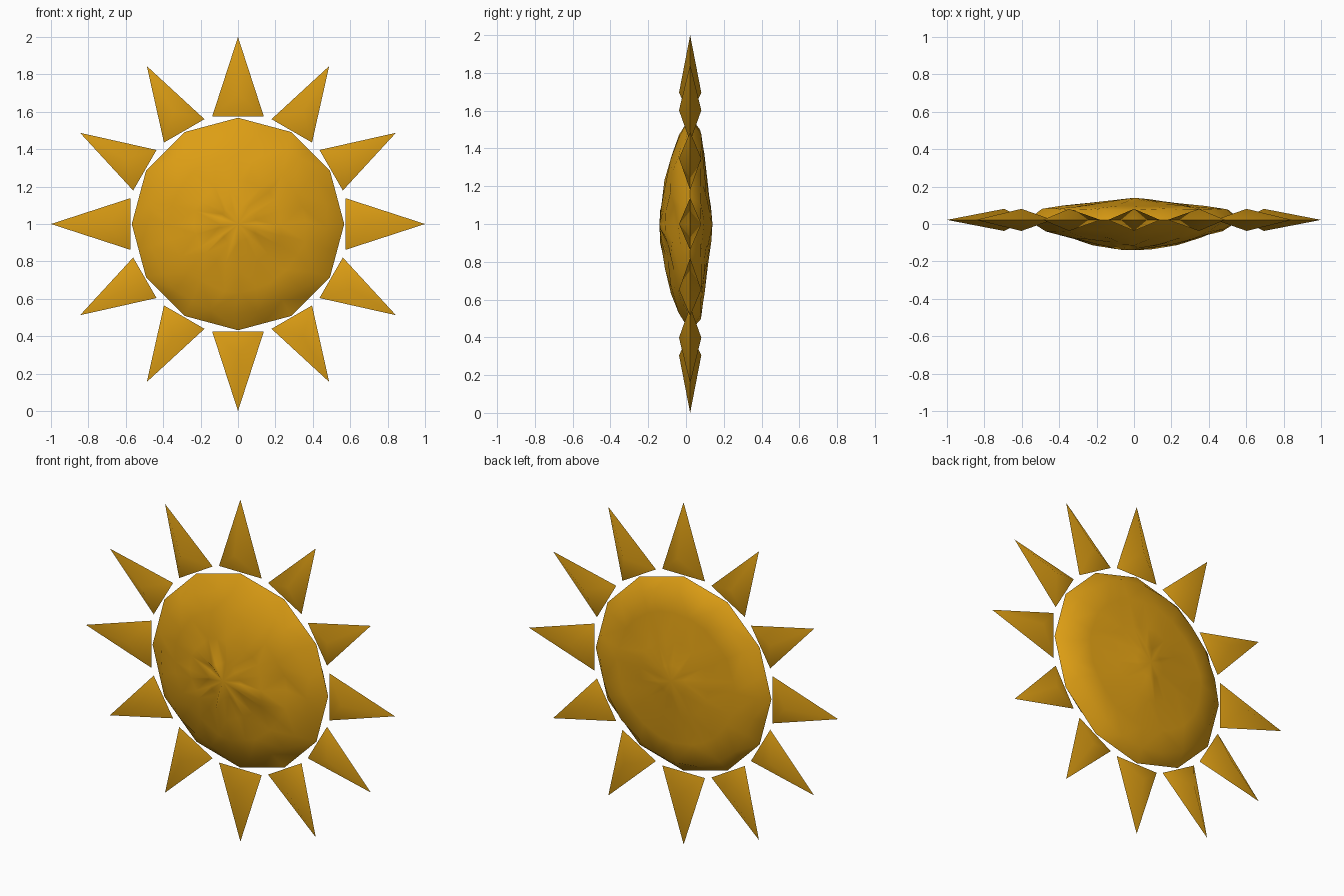
import bpy, bmesh, random
from math import sin, cos, pi
from mathutils import Matrix

cube = bpy.data.objects.get("Cube")
if cube:
    bpy.data.objects.remove(cube)

random.seed(4)
MID_Y = 0.022      # depth of the outline plane
RAYS = 12

gold = bpy.data.materials.new("golden ochre")
gold.use_nodes = True
colour = (0.72, 0.34, 0.007, 1)
gold.diffuse_color = colour
gold.node_tree.nodes["Principled BSDF"].inputs["Base Color"].default_value = colour


def finish(bm, name, matrix=Matrix()):
    """Smooth the faces, keep the outline edges crisp and place the part."""
    bmesh.ops.recalc_face_normals(bm, faces=bm.faces)
    for f in bm.faces:
        f.smooth = True
    for e in bm.edges:
        e.smooth = any(abs(v.co.y - MID_Y) > 1e-5 for v in e.verts)
    mesh = bpy.data.meshes.new(name)
    bm.to_mesh(mesh)
    bm.free()
    mesh.materials.append(gold)
    obj = bpy.data.objects.new(name, mesh)
    obj.matrix_world = Matrix.Translation((0, 0, 1)) @ matrix
    bpy.context.collection.objects.link(obj)


def dome(bm, rim, pole_y, rings, jitter):
    """Hammered dome from the rim to a pole; rings are (radius, y)."""
    n = len(rim)
    prev = rim
    for r, y in rings:
        ring = []
        for i in range(n):
            a = 2 * pi * (i + random.uniform(-0.25, 0.25)) / n
            rr = r + random.uniform(-1, 1) * jitter
            ring.append(bm.verts.new((rr * sin(a), y + random.uniform(-1, 1) * jitter, rr * cos(a))))
        for i in range(n):
            j = (i + 1) % n
            a, b, c, d = prev[i], prev[j], ring[j], ring[i]
            for tri in (((a, b, c), (a, c, d)) if random.random() < 0.5 else ((a, b, d), (b, c, d))):
                bm.faces.new(tri)
        prev = ring
    pole = bm.verts.new((0, pole_y, 0))
    for i in range(n):
        bm.faces.new((prev[i], prev[(i + 1) % n], pole))


# Sun disc: twelve-sided rim, rough front dome and flatter back
bm = bmesh.new()
rim = []
for i in range(2 * RAYS):
    r = 0.568 * (cos(pi / RAYS) if i % 2 else 1)
    a = pi * i / RAYS
    rim.append(bm.verts.new((r * sin(a), MID_Y, r * cos(a))))
dome(bm, rim, -0.14, [(0.48, -0.035), (0.36, -0.072), (0.23, -0.104), (0.1, -0.13)], 0.011)
dome(bm, rim, 0.14, [(0.5, 0.078), (0.38, 0.095), (0.22, 0.112), (0.09, 0.131)], 0.004)
finish(bm, "sun_disc")

# Rays: triangular outlines with a raised point on the front and back
for k in range(RAYS):
    cardinal = k % 3 == 0
    tip_r = 1.0 if cardinal else 0.975
    half = 0.138 if cardinal else 0.125
    bm = bmesh.new()
    tip, left, right = (bm.verts.new((x, MID_Y, z)) for x, z in
                        ((0, tip_r), (half, 0.575), (-half, 0.575)))
    for side in (-1, 1):
        peak = bm.verts.new((0, MID_Y + side * 0.059, 0.695))
        for a, b in ((tip, left), (left, right), (right, tip)):
            bm.faces.new((a, b, peak))
    finish(bm, f"ray_{k + 1}", Matrix.Rotation(2 * pi * k / RAYS, 4, "Y"))
